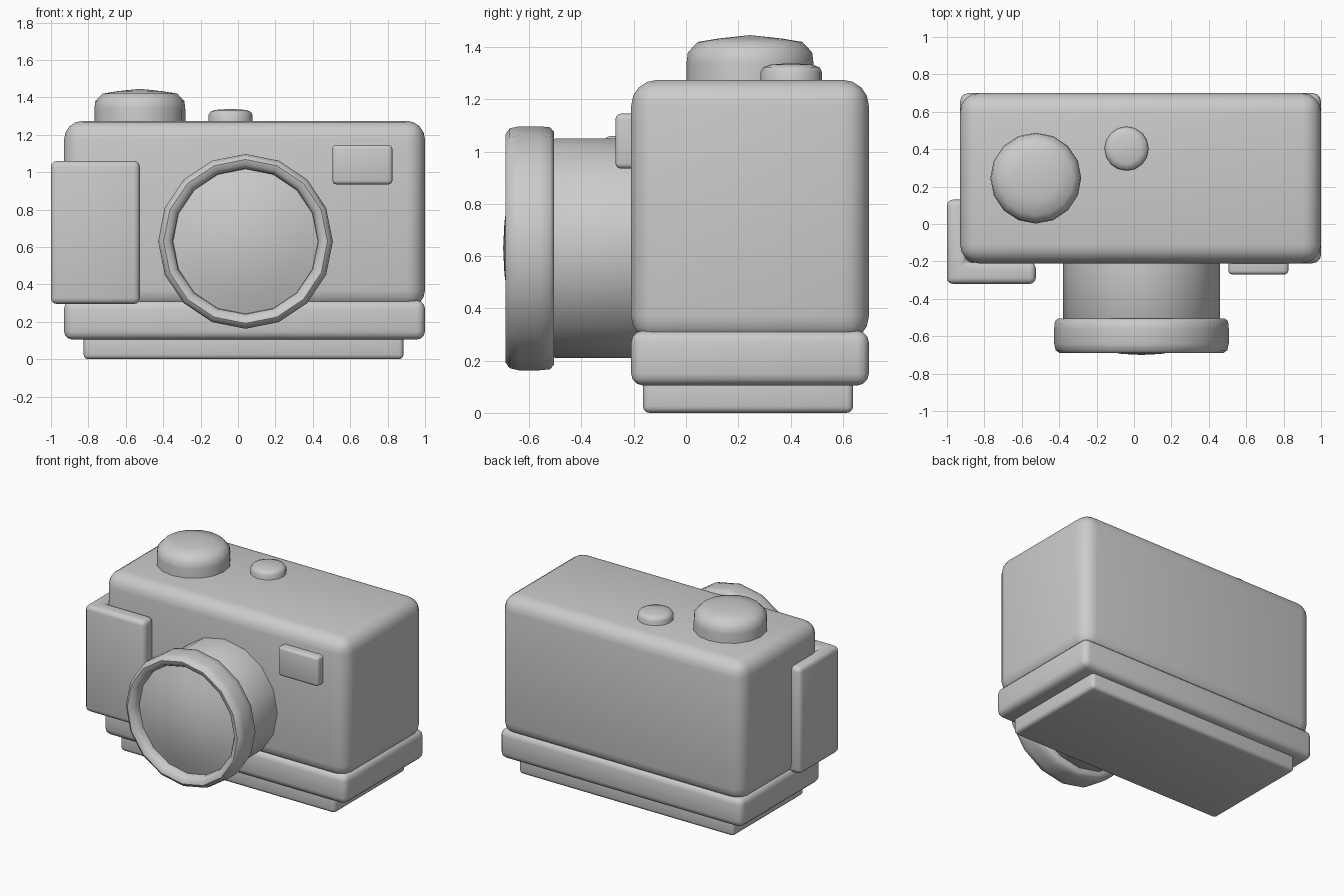
import bpy, bmesh
from math import pi, sin, cos, radians

if "Cube" in bpy.data.objects:
    bpy.data.objects.remove(bpy.data.objects["Cube"])


def finish(name, bm, bevel=0.0, segments=3, angle=40):
    bmesh.ops.recalc_face_normals(bm, faces=bm.faces)
    mesh = bpy.data.meshes.new(name)
    bm.to_mesh(mesh)
    bm.free()
    obj = bpy.data.objects.new(name, mesh)
    bpy.context.collection.objects.link(obj)
    if bevel:
        mod = obj.modifiers.new("rounding", 'BEVEL')
        mod.width, mod.segments = bevel, segments
        mod.limit_method = 'ANGLE'
    bpy.ops.object.select_all(action='DESELECT')
    obj.select_set(True)
    bpy.context.view_layer.objects.active = obj
    if bevel:
        bpy.ops.object.modifier_apply(modifier="rounding")
    bpy.ops.object.shade_smooth_by_angle(angle=radians(angle))
    return obj


def prism(name, outline, z0, z1, bevel, segments=3):
    """Extrude an xy outline from z0 to z1 and round its edges."""
    bm = bmesh.new()
    low = [bm.verts.new((x, y, z0)) for x, y in outline]
    high = [bm.verts.new((x, y, z1)) for x, y in outline]
    bm.faces.new(low[::-1])
    bm.faces.new(high)
    for i in range(len(low)):
        j = (i + 1) % len(low)
        bm.faces.new((low[i], low[j], high[j], high[i]))
    return finish(name, bm, bevel, segments)


def block(name, x, y, z, bevel, segments=3):
    outline = [(x[0], y[0]), (x[1], y[0]), (x[1], y[1]), (x[0], y[1])]
    return prism(name, outline, z[0], z[1], bevel, segments)


def lathe(name, profile, location, sides=16, forward=False):
    """Turn (radius, height) points; radius 0 closes the end."""
    bm = bmesh.new()
    rings = []
    for r, h in profile:
        if r == 0:
            rings.append([bm.verts.new((0, 0, h))] * sides)
        else:
            rings.append([bm.verts.new((r * cos(2 * pi * i / sides),
                                        r * sin(2 * pi * i / sides), h))
                          for i in range(sides)])
    for a, b in zip(rings, rings[1:]):
        for i in range(sides):
            j = (i + 1) % sides
            corners = dict.fromkeys((a[i], a[j], b[j], b[i]))
            bm.faces.new(list(corners))
    obj = finish(name, bm, angle=50)
    obj.location = location
    if forward:
        obj.rotation_euler.x = pi / 2
    return obj


# Main housing, lower band and foot plate
block("camera_body", (-0.93, 1.0), (-0.21, 0.70), (0.27, 1.275), 0.1, 4)
block("lower_band", (-0.93, 1.0), (-0.21, 0.70), (0.105, 0.315), 0.045)
block("base_plate", (-0.825, 0.885), (-0.165, 0.64), (0.0, 0.15), 0.025)

# Grip wrapping round the front left corner
grip = [(-1.0, -0.32), (-0.525, -0.32), (-0.525, -0.205), (-0.90, -0.205),
        (-0.90, 0.13), (-1.0, 0.13)]
prism("hand_grip", grip, 0.295, 1.06, 0.032)

# Viewfinder window
block("viewfinder", (0.505, 0.825), (-0.27, -0.15), (0.935, 1.145), 0.02)

# Lens: barrel, front ring and domed glass, all facing forward
centre = (0.04, 0, 0.63)
lathe("lens_barrel", [(0, 0.15), (0.42, 0.15), (0.42, 0.225), (0.42, 0.50),
                      (0.40, 0.53), (0, 0.53)], centre, forward=True)
lathe("lens_ring", [(0.385, 0.51), (0.445, 0.505), (0.463, 0.52), (0.467, 0.56),
                    (0.467, 0.64), (0.459, 0.675), (0.438, 0.69),
                    (0.41, 0.683), (0.39, 0.655), (0.385, 0.60), (0.385, 0.51)],
      centre, forward=True)
lathe("lens_glass", [(0, 0.55), (0.39, 0.55), (0.39, 0.625), (0.30, 0.655),
                     (0.20, 0.68), (0.10, 0.695), (0, 0.70)],
      centre, forward=True)

# Dial and shutter button on the top
lathe("top_dial", [(0, 1.22), (0.243, 1.22), (0.243, 1.34), (0.238, 1.38),
                   (0.20, 1.42), (0.12, 1.433), (0, 1.446)],
      (-0.525, 0.245, 0))
lathe("shutter_button", [(0, 1.22), (0.118, 1.22), (0.118, 1.305),
                         (0.108, 1.323), (0.08, 1.333), (0, 1.339)],
      (-0.04, 0.403, 0))
